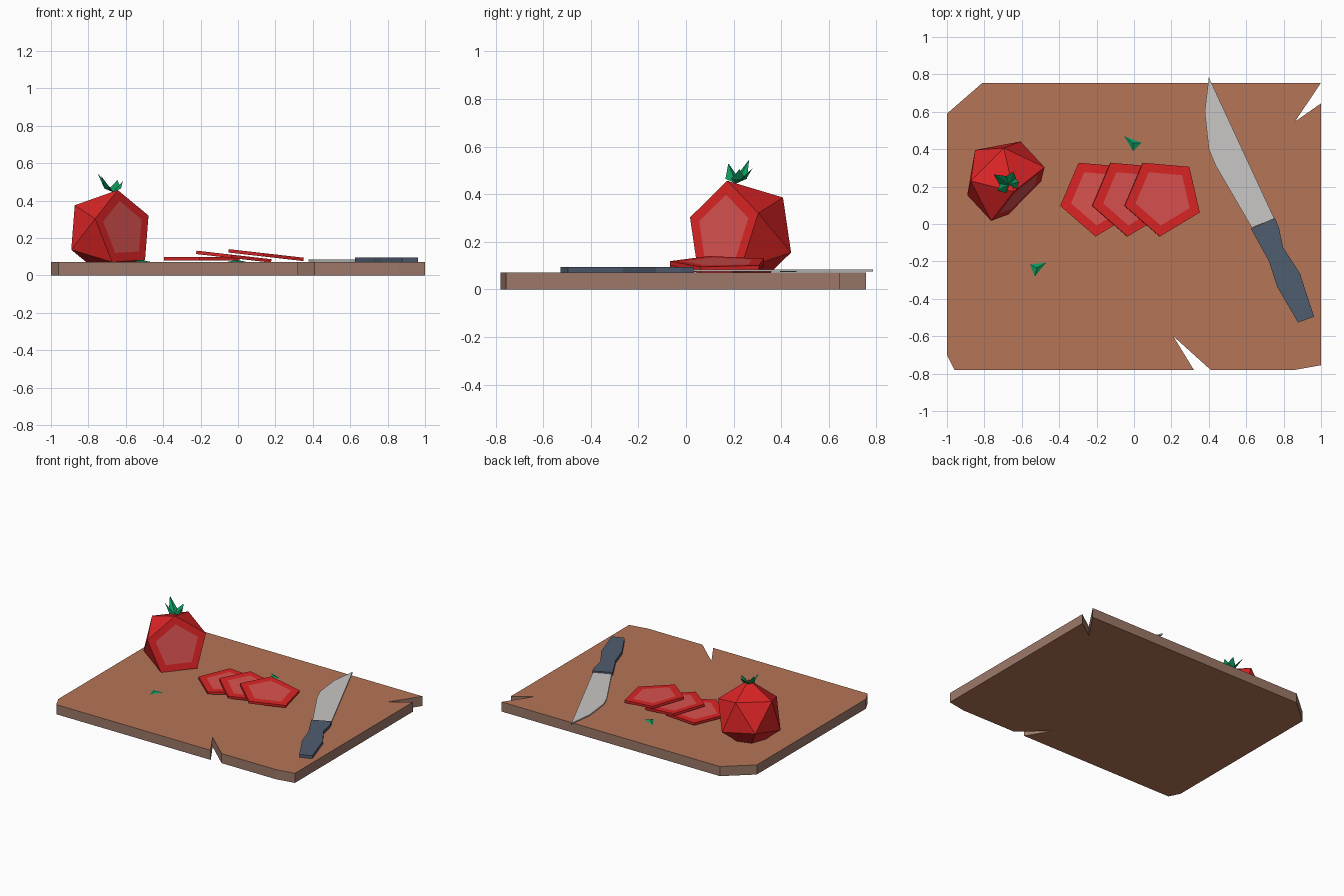
import bpy, bmesh, math
from mathutils import Vector, Matrix

if "Cube" in bpy.data.objects:
    bpy.data.objects.remove(bpy.data.objects["Cube"])


def material(name, r, g, b):
    def lin(c):
        c /= 255
        return c / 12.92 if c <= 0.04045 else ((c + 0.055) / 1.055) ** 2.4
    m = bpy.data.materials.new(name)
    m.diffuse_color = (lin(r), lin(g), lin(b), 1)
    m.use_nodes = True
    m.node_tree.nodes["Principled BSDF"].inputs["Base Color"].default_value = m.diffuse_color
    return m


WOOD = material("wood top", 182, 117, 87)
WOOD_EDGE = material("wood edge", 156, 121, 105)
SKIN = material("red skin", 220, 36, 37)
FLESH = material("pale red flesh", 218, 82, 80)
LEAF = material("leaf green", 14, 150, 92)
STEEL = material("blade steel", 200, 199, 197)
HANDLE = material("handle slate", 80, 93, 112)


def finish(name, bm, mats):
    bmesh.ops.recalc_face_normals(bm, faces=bm.faces)
    me = bpy.data.meshes.new(name)
    bm.to_mesh(me)
    bm.free()
    for m in mats:
        me.materials.append(m)
    ob = bpy.data.objects.new(name, me)
    bpy.context.collection.objects.link(ob)
    return ob


def prism(outline, z0, z1):
    """Flat outline extruded between two heights."""
    bm = bmesh.new()
    f = bm.faces.new([bm.verts.new((x, y, z0)) for x, y in outline])
    ext = bmesh.ops.extrude_face_region(bm, geom=[f], use_keep_orig=True)
    for v in ext["geom"]:
        if isinstance(v, bmesh.types.BMVert):
            v.co.z = z1
    bmesh.ops.recalc_face_normals(bm, faces=bm.faces)
    return bm


def flesh_inset(bm, faces):
    bmesh.ops.inset_individual(bm, faces=faces, thickness=0.048, use_even_offset=True)
    for f in faces:
        f.material_index = 1


# Cutting board with clipped corners and two splits
board = prism([(-1, 0.59), (-0.81, 0.755), (1, 0.755), (0.86, 0.547), (1, 0.645),
               (1, -0.755), (0.86, -0.78), (0.41, -0.78), (0.21, -0.60), (0.32, -0.78),
               (-0.96, -0.78), (-1, -0.70)], 0.0, 0.072)
for f in board.faces:
    f.material_index = 0 if abs(f.normal.z) > 0.5 else 1
finish("cutting_board", board, [WOOD, WOOD_EDGE])

# Fruit: twenty-sided ball with one tip sliced off
C, R = Vector((-0.685, 0.229, 0.229)), 0.238
n = Vector((0.694, -0.70, 0.168)).normalized()
top = Vector((0.035, -0.049, 0.228))
e = (top - n * top.dot(n)).normalized()
f_ax = n.cross(e)
bm = bmesh.new()


def ring(side, turn):
    out = []
    for k in range(5):
        a = math.radians(72 * k + turn)
        d = n * side + 2 * (e * math.cos(a) + f_ax * math.sin(a))
        out.append(bm.verts.new(C + d * R / math.sqrt(5)))
    return out


front, back = ring(1, 0), ring(-1, 36)
tip = bm.verts.new(C - n * R)
cut = bm.faces.new(front)
for k in range(5):
    j = (k + 1) % 5
    bm.faces.new((front[k], back[k], front[j]))
    bm.faces.new((back[k], back[j], front[j]))
    bm.faces.new((back[k], tip, back[j]))
bmesh.ops.recalc_face_normals(bm, faces=bm.faces)
flesh_inset(bm, [cut])
finish("cut_fruit", bm, [SKIN, FLESH])

# Slices, each leaning on the one before
for i, (x, z, tilt) in enumerate([(-0.187, 0.089, 0), (-0.017, 0.100, 6.5), (0.156, 0.108, 6.5)]):
    pts = [(0.213 * math.cos(math.radians(49 + 72 * k)),
            0.213 * math.sin(math.radians(49 + 72 * k))) for k in range(5)]
    bm = prism(pts, -0.009, 0.009)
    flesh_inset(bm, [f for f in bm.faces if abs(f.normal.z) > 0.5])
    ob = finish("slice_%d" % (i + 1), bm, [SKIN, FLESH])
    ob.matrix_world = Matrix.Translation((x, 0.145, z)) @ Matrix.Rotation(math.radians(tilt), 4, 'Y')

# Leafy crown: pointed folded leaves
base = Vector((-0.668, 0.21, 0.445))
bm = bmesh.new()
for tx, ty, tz in [(-0.75, 0.265, 0.545), (-0.73, 0.178, 0.53),
                   (-0.615, 0.225, 0.505), (-0.645, 0.28, 0.51)]:
    t = Vector((tx, ty, tz))
    out = Vector((tx - base.x, ty - base.y, 0)).normalized()
    side = Vector((-out.y, out.x, 0)) * 0.032
    mid = base + out * 0.035 + Vector((0, 0, 0.02))
    a, b, c, d = [bm.verts.new(p) for p in (base, mid + side, mid - side, t)]
    for tri in ((a, b, c), (a, b, d), (b, c, d), (c, a, d)):
        bm.faces.new(tri)
finish("leaf_crown", bm, [LEAF])

# Loose leaf scraps on the board
for i, tri in enumerate([[(-0.053, 0.47), (0.04, 0.435), (-0.005, 0.39)],
                         [(-0.556, -0.217), (-0.47, -0.206), (-0.53, -0.28)]]):
    bm = bmesh.new()
    v = [bm.verts.new((x, y, 0.073)) for x, y in tri]
    mx, my = (sum(p[k] for p in tri) / 3 for k in (0, 1))
    peak = bm.verts.new((mx, my, 0.084))
    bm.faces.new(v)
    for k in range(3):
        bm.faces.new((v[k], v[(k + 1) % 3], peak))
    finish("leaf_scrap_%d" % (i + 1), bm, [LEAF])

# Knife
finish("knife_blade", prism([(0.40, 0.785), (0.378, 0.60), (0.40, 0.40), (0.435, 0.315),
                             (0.63, -0.02), (0.75, 0.03)], 0.075, 0.084), [STEEL])
finish("knife_handle", prism([(0.625, -0.025), (0.753, 0.033), (0.775, -0.02), (0.797, -0.125),
                              (0.888, -0.265), (0.91, -0.335), (0.963, -0.495), (0.877, -0.527),
                              (0.765, -0.335), (0.722, -0.20)], 0.071, 0.095), [HANDLE])
